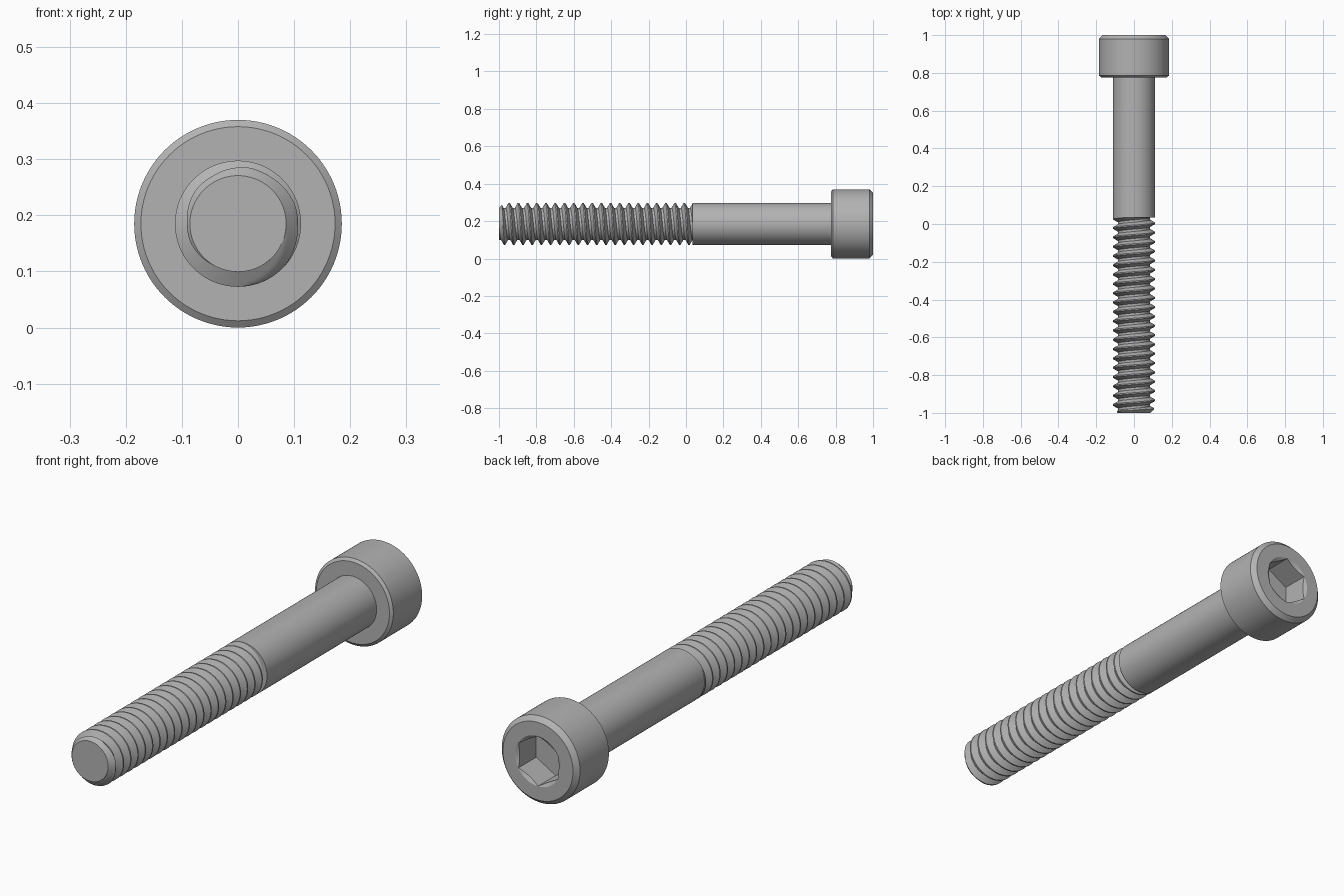
import bpy
import bmesh
from math import pi, sin, cos, sqrt

cube = bpy.data.objects.get("Cube")
if cube:
    bpy.data.objects.remove(cube)

SEGS = 96
AXIS_Z = 0.185
HEAD_R, SHANK_R, ROOT_R = 0.185, 0.1124, 0.0857
PITCH, THREAD_END, HEAD_Y = 0.0493, 0.0355, 0.776

steel = bpy.data.materials.new("grey_steel")
steel.use_nodes = True
grey = (0.45, 0.45, 0.45, 1)
steel.diffuse_color = grey
steel.node_tree.nodes["Principled BSDF"].inputs["Base Color"].default_value = grey


def point(theta, r, y):
    return (r * sin(theta), y, AXIS_Z + r * cos(theta))


def finish(bm, name):
    bmesh.ops.remove_doubles(bm, verts=bm.verts, dist=1e-5)
    bmesh.ops.recalc_face_normals(bm, faces=bm.faces)
    mesh = bpy.data.meshes.new(name)
    bm.to_mesh(mesh)
    bm.free()
    obj = bpy.data.objects.new(name, mesh)
    bpy.context.collection.objects.link(obj)
    mesh.materials.append(steel)
    bpy.ops.object.select_all(action='DESELECT')
    obj.select_set(True)
    bpy.context.view_layer.objects.active = obj
    bpy.ops.object.shade_smooth_by_angle(angle=pi / 6)


def lathe(name, rings):
    """Skin rings; each maps an angle to (radius, y). Both ends are capped."""
    bm = bmesh.new()
    angles = [2 * pi * i / SEGS for i in range(SEGS)]
    loops = [[bm.verts.new(point(a, *ring(a))) for a in angles] for ring in rings]
    for low, high in zip(loops, loops[1:]):
        for i in range(SEGS):
            k = (i + 1) % SEGS
            bm.faces.new((low[i], low[k], high[k], high[i]))
    bm.faces.new(loops[0])
    bm.faces.new(loops[-1])
    finish(bm, name)


def circle(r, y):
    return lambda a: (r, y)


# Socket: hexagon with flats on the sides and a conical lead-in
HALF_FLAT = 0.0925
CORNER_R = HALF_FLAT * 2 / sqrt(3)


def hex_radius(a):
    return HALF_FLAT / cos((a % (pi / 3)) - pi / 6)


def socket_rim(a):
    r = hex_radius(a)
    return r, 1 - (CORNER_R + 0.0005 - r) * 0.6


def socket_floor(a):
    return hex_radius(a), 0.88


# Head with bevelled rims and the socket sunk in its back
lathe("head", [circle(0.173, HEAD_Y), circle(HEAD_R, HEAD_Y + 0.009),
               circle(HEAD_R, 0.98), circle(0.166, 1),
               circle(CORNER_R + 0.0005, 1), socket_rim, socket_floor])

# Plain shank
lathe("shank", [circle(SHANK_R, THREAD_END), circle(SHANK_R, HEAD_Y + 0.002)])

# Right-handed helical thread, trimmed by a cone at the tip
STEPS = 16
FIRST_CREST = -0.9947


def thread_radius(theta, y):
    turn = (y - FIRST_CREST) / PITCH - theta / (2 * pi)
    off = abs((turn + 0.5) % 1 - 0.5)
    ridge = SHANK_R - max(0, off - 1 / 16) * PITCH * sqrt(3)
    return min(max(ridge, ROOT_R), ROOT_R + y + 1)


bm = bmesh.new()
columns = []
for i in range(SEGS):
    theta = 2 * pi * i / SEGS
    column = []
    for j in range(-40, 370):
        y = FIRST_CREST + PITCH * (i / SEGS + j / STEPS)
        y = min(max(y, -1), THREAD_END)
        column.append(bm.verts.new(point(theta, thread_radius(theta, y), y)))
    columns.append(column)
for i, left in enumerate(columns):
    # The last column meets the first one pitch further along
    right = columns[(i + 1) % SEGS][STEPS if i == SEGS - 1 else 0:]
    for j in range(len(right) - 1):
        bm.faces.new((left[j], right[j], right[j + 1], left[j + 1]))
bmesh.ops.remove_doubles(bm, verts=bm.verts, dist=1e-5)
bmesh.ops.delete(bm, geom=[v for v in bm.verts if not v.link_faces], context='VERTS')
tip = [e for e in bm.edges if all(v.co.y < -0.99999 for v in e.verts)]
bmesh.ops.holes_fill(bm, edges=tip, sides=0)
finish(bm, "thread")
